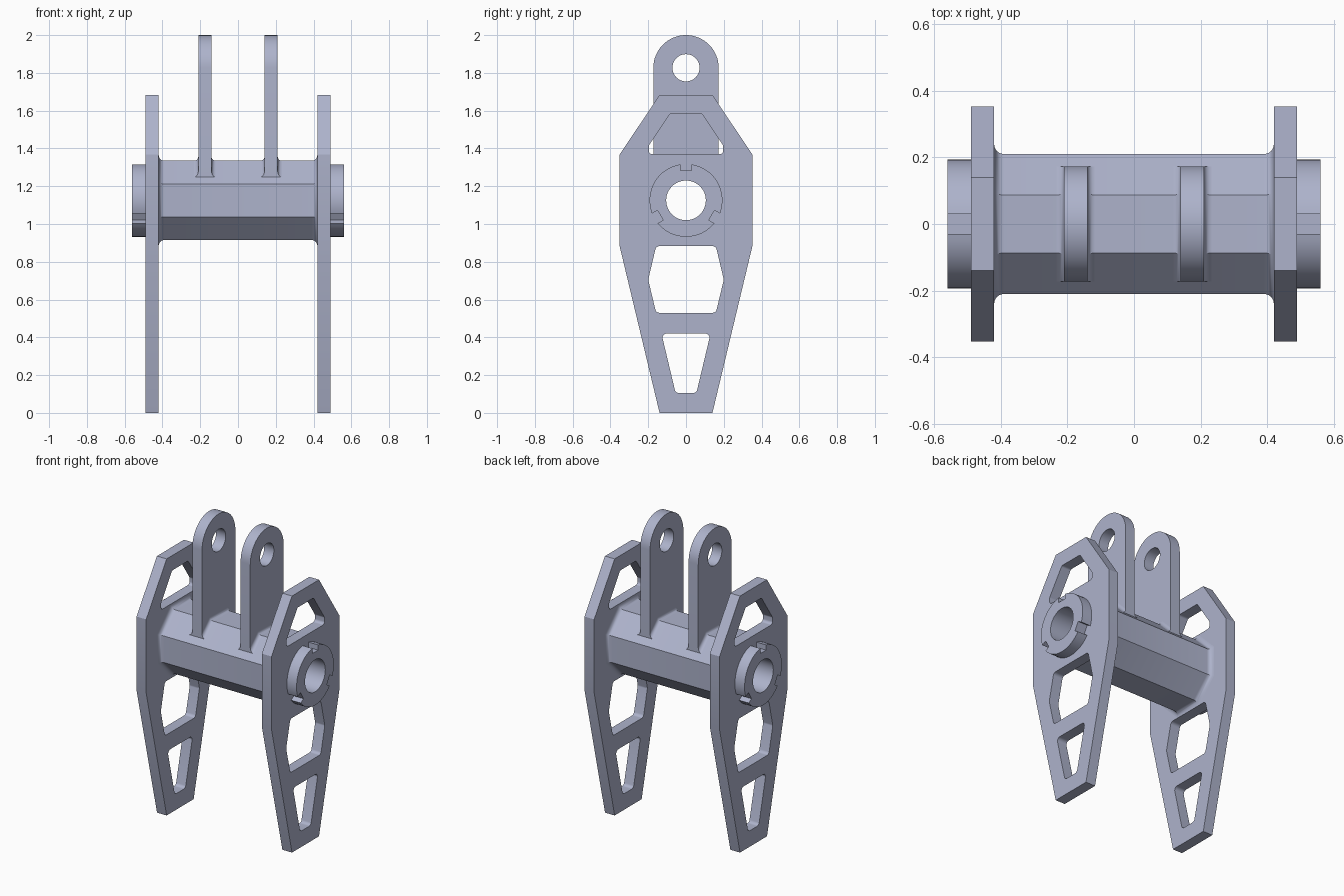
import bpy, bmesh, math
from mathutils import Vector

if "Cube" in bpy.data.objects:
    bpy.data.objects.remove(bpy.data.objects["Cube"])

AXIS_Z = 1.125      # height of the barrel axis
APOTHEM = 0.21      # octagon barrel, centre to flat
BORE = 0.105
INNER, OUTER, END = 0.42, 0.49, 0.56   # x of plate faces and collar end

steel = bpy.data.materials.new("blue grey steel")
steel.diffuse_color = (0.42, 0.45, 0.60, 1)
steel.use_nodes = True
steel.node_tree.nodes["Principled BSDF"].inputs["Base Color"].default_value = steel.diffuse_color


def finish(name, mesh):
    ob = bpy.data.objects.new(name, mesh)
    bpy.context.collection.objects.link(ob)
    mesh.materials.clear()
    mesh.materials.append(steel)
    bpy.ops.object.select_all(action='DESELECT')
    ob.select_set(True)
    bpy.context.view_layer.objects.active = ob
    bpy.ops.object.shade_smooth_by_angle(angle=math.radians(30))
    return ob


def circle(y, z, r, n=48):
    return [(y + r * math.cos(2 * math.pi * i / n), z + r * math.sin(2 * math.pi * i / n)) for i in range(n)]


def mirrored(half):
    """Close a right-hand half outline with its mirror image."""
    return half + [(-y, z) for y, z in reversed(half)]


def rounded(points, r, steps=6):
    """Round every corner of a polygon with a tangent arc."""
    out = []
    for i, p in enumerate(points):
        p = Vector(p)
        a = (Vector(points[i - 1]) - p).normalized()
        b = (Vector(points[(i + 1) % len(points)]) - p).normalized()
        half = a.angle(b) / 2
        centre = p + (a + b).normalized() * r / math.sin(half)
        start = p + a * r / math.tan(half) - centre
        end = p + b * r / math.tan(half) - centre
        for k in range(steps + 1):
            d = start.lerp(end, k / steps).normalized() * r
            out.append(tuple(centre + d))
    return out


def plate(name, outlines, x0, x1):
    """Extrude a y-z outline, with holes, between x0 and x1."""
    cu = bpy.data.curves.new(name, 'CURVE')
    cu.dimensions = '2D'
    cu.fill_mode = 'BOTH'
    cu.extrude = abs(x1 - x0) / 2
    for pts in outlines:
        s = cu.splines.new('POLY')
        s.points.add(len(pts) - 1)
        for q, (y, z) in zip(s.points, pts):
            q.co = (y, z, 0, 1)
        s.use_cyclic_u = True
    tmp = bpy.data.objects.new("outline", cu)
    bpy.context.collection.objects.link(tmp)
    dg = bpy.context.evaluated_depsgraph_get()
    mesh = bpy.data.meshes.new_from_object(tmp.evaluated_get(dg))
    bpy.data.objects.remove(tmp)
    for v in mesh.vertices:
        y, z, x = v.co
        v.co = (x + (x0 + x1) / 2, y, z)
    bm = bmesh.new()
    bm.from_mesh(mesh)
    bmesh.ops.remove_doubles(bm, verts=bm.verts, dist=1e-5)
    bmesh.ops.recalc_face_normals(bm, faces=bm.faces)
    bm.to_mesh(mesh)
    bm.free()
    return finish(name, mesh)


def loft(name, rings, closed=True, caps=False):
    """Skin a list of equal-length rings of points."""
    bm = bmesh.new()
    vs = [[bm.verts.new(p) for p in ring] for ring in rings]
    for a, b in zip(vs, vs[1:]):
        n = len(a)
        for i in range(n if closed else n - 1):
            j = (i + 1) % n
            bm.faces.new((a[i], a[j], b[j], b[i]))
    if caps:
        bm.faces.new(vs[0])
        bm.faces.new(vs[-1])
    bmesh.ops.recalc_face_normals(bm, faces=bm.faces)
    mesh = bpy.data.meshes.new(name)
    bm.to_mesh(mesh)
    bm.free()
    return finish(name, mesh)


# Octagonal barrel, flaring into the side plates
R, N = 0.03, 6
half = [(INNER - R + R * math.sin(t), APOTHEM + R * (1 - math.cos(t)))
        for t in [k * math.pi / 2 / N for k in range(N + 1)]]
sections = [(-x, a) for x, a in reversed(half)] + half
rings = []
for x, a in sections:
    rad = a / math.cos(math.pi / 8)
    rings.append([(x, rad * math.cos(math.pi / 8 + k * math.pi / 4),
                   AXIS_Z + rad * math.sin(math.pi / 8 + k * math.pi / 4)) for k in range(8)])
loft("barrel", rings)

# Bore lining, facing the axis
lining = loft("bore", [[(x, y, z) for y, z in circle(0, AXIS_Z, BORE)] for x in (-INNER, INNER)])
if lining.data.polygons[0].normal.z * (lining.data.polygons[0].center.z - AXIS_Z) > 0:
    lining.data.flip_normals()

# Side plate outline and windows
side = mirrored([(0.14, 0), (0.352, 0.885), (0.352, 1.367), (0.14, 1.683)])
windows = [
    rounded(mirrored([(0.055, 0.105), (0.13, 0.42)]), 0.022),
    rounded(mirrored([(0.158, 0.53), (0.2, 0.705), (0.158, 0.883)]), 0.022),
    rounded(mirrored([(0.197, 1.37), (0.197, 1.415), (0.083, 1.585)]), 0.018),
]

# Collar outline with three key slots
RC, SLOT, DEPTH = 0.193, 0.03, 0.157
collar = []
edge = math.asin(SLOT / RC)
for k in range(3):
    a = math.pi / 2 + k * 2 * math.pi / 3
    c, s = math.cos(a), math.sin(a)
    collar += [(DEPTH * c - w * s, AXIS_Z + DEPTH * s + w * c) for w in (-SLOT, SLOT)]
    span = 2 * math.pi / 3 - 2 * edge
    collar += [(RC * math.cos(a + edge + span * i / 16), AXIS_Z + RC * math.sin(a + edge + span * i / 16))
               for i in range(17)]

# Lug outline, its foot following the barrel flats
LW, LUG_X, LUG_T = 0.173, 0.175, 0.035
flat = APOTHEM * math.tan(math.pi / 8)
top = AXIS_Z + APOTHEM
foot = top - (LW - flat)
arc = [(LW * math.cos(t), 1.827 + LW * math.sin(t)) for t in [i * math.pi / 32 for i in range(33)]]
lug = arc + [(-LW, foot), (-flat, top), (flat, top), (LW, foot)]

# Fillet cross-section: (sideways reach, height above barrel)
F = 0.022
curve = [(LUG_T + F * (1 - math.cos(t)), F * (1 - math.sin(t)))
         for t in [k * math.pi / 12 for k in range(7)]]
profile = curve + [(-w, d) for w, d in reversed(curve)]

for sx, label in ((-1, "left"), (1, "right")):
    plate(label + "_side_plate", [side, circle(0, AXIS_Z, BORE)] + windows, sx * INNER, sx * OUTER)
    plate(label + "_collar", [collar, circle(0, AXIS_Z, BORE)], sx * OUTER, sx * END)
    cx = sx * LUG_X
    plate(label + "_lug", [lug, circle(0, 1.827, 0.072)], cx - LUG_T, cx + LUG_T)
    # Concave fillet where the lug meets the barrel
    stations = []
    for sy, corner in ((-1, False), (-1, True), (1, True), (1, False)):
        ring = []
        for w, d in profile:
            if corner:
                ring.append((cx + w, sy * (flat + d * math.tan(math.pi / 8)), top + d))
            else:
                ring.append((cx + w, sy * LW, foot + d * math.sqrt(2)))
        stations.append(ring)
    loft(label + "_lug_fillet", stations, caps=True)
